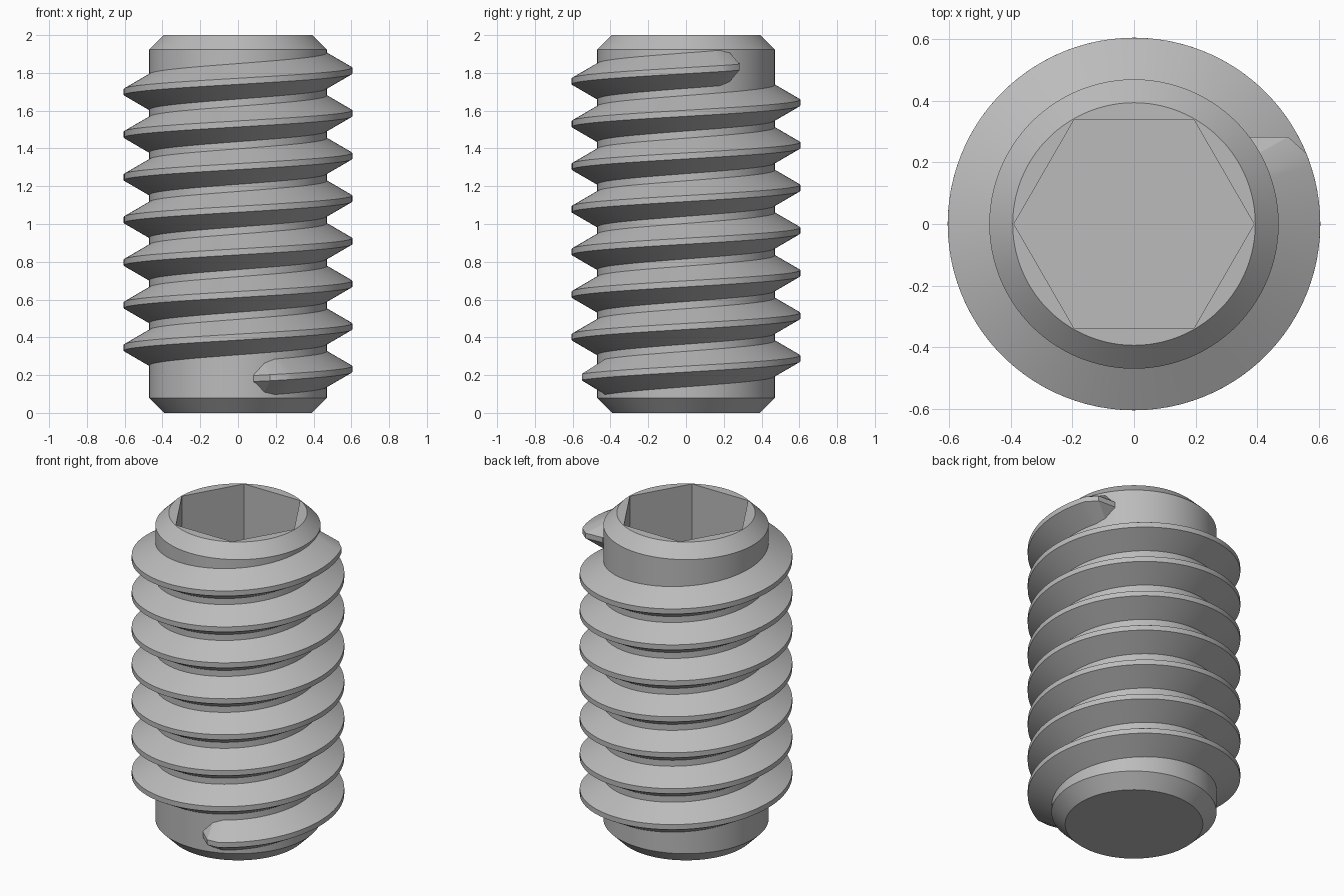
import bpy, bmesh, math

cube = bpy.data.objects.get("Cube")
if cube:
    bpy.data.objects.remove(cube, do_unlink=True)

SEGMENTS = 100
CORE_R, CREST_R, PITCH = 0.47, 0.605, 0.2257
CREST_HALF, FLANK = 0.016, math.tan(math.radians(30))

steel = bpy.data.materials.new("grey steel")
steel.use_nodes = True
steel.diffuse_color = (0.5, 0.5, 0.5, 1)
steel.node_tree.nodes["Principled BSDF"].inputs["Base Color"].default_value = (0.5, 0.5, 0.5, 1)


def make_object(name, bm):
    bmesh.ops.recalc_face_normals(bm, faces=bm.faces)
    mesh = bpy.data.meshes.new(name)
    bm.to_mesh(mesh)
    bm.free()
    mesh.materials.append(steel)
    obj = bpy.data.objects.new(name, mesh)
    bpy.context.collection.objects.link(obj)
    return obj


def loft(name, sections):
    """Skin a list of closed sections and cap both ends."""
    bm = bmesh.new()
    rings = [[bm.verts.new(p) for p in s] for s in sections]
    for a, b in zip(rings, rings[1:]):
        for i in range(len(a)):
            j = (i + 1) % len(a)
            bm.faces.new((a[i], a[j], b[j], b[i]))
    bm.faces.new(rings[0])
    bm.faces.new(rings[-1])
    return make_object(name, bm)


def ring(radius, z, count):
    return [(radius * math.cos(math.tau * i / count),
             radius * math.sin(math.tau * i / count), z) for i in range(count)]


# Chamfered core
core = loft("core", [ring(r, z, SEGMENTS) for r, z in
                     ((0.392, 0), (CORE_R, 0.078), (CORE_R, 1.925), (0.394, 2))])

# Hexagonal drive socket
cutter = loft("socket_cutter", [ring(0.39, z, 6) for z in (1.3, 2.1)])
cutter.hide_render = True
cutter.hide_set(True)
cut = core.modifiers.new("socket", 'BOOLEAN')
cut.operation = 'DIFFERENCE'
cut.solver = 'EXACT'
cut.object = cutter
bpy.context.view_layer.objects.active = core
core.select_set(True)
bpy.ops.object.modifier_apply(modifier=cut.name)
bpy.data.objects.remove(cutter, do_unlink=True)


# Helical thread with a short run-out at each end
def thread_section(degrees, crest):
    a = math.radians(degrees)
    z = 0.232 + PITCH * degrees / 360
    root = crest - 0.155
    half = CREST_HALF + FLANK * (crest - root)
    if crest < CORE_R + 0.02:
        root, half = 0.44, 0.03
    profile = ((root, -half), (crest, -CREST_HALF), (crest, CREST_HALF), (root, half))
    # keep the buried root clear of the socket
    if root < 0.44:
        half -= FLANK * (0.44 - root)
        profile = ((0.44, -half),) + profile[1:3] + ((0.44, half),)
    return [(r * math.cos(a), r * math.sin(a), z + h) for r, h in profile]


start, end = -65.6, 7 * 360 + 22.3
steps = round((end - start) / 360 * SEGMENTS)
runout = ((14.4, 0.474), (7.2, 0.575))
path = [(start - d, r) for d, r in runout]
path += [(start + (end - start) * i / steps, CREST_R) for i in range(steps + 1)]
path += [(end + d, r) for d, r in reversed(runout)]
thread = loft("thread", [thread_section(d, r) for d, r in path])

# Smooth shading with crisp edges
for obj in (core, thread):
    bpy.ops.object.select_all(action='DESELECT')
    obj.select_set(True)
    bpy.context.view_layer.objects.active = obj
    bpy.ops.object.shade_smooth_by_angle(angle=math.radians(28))
